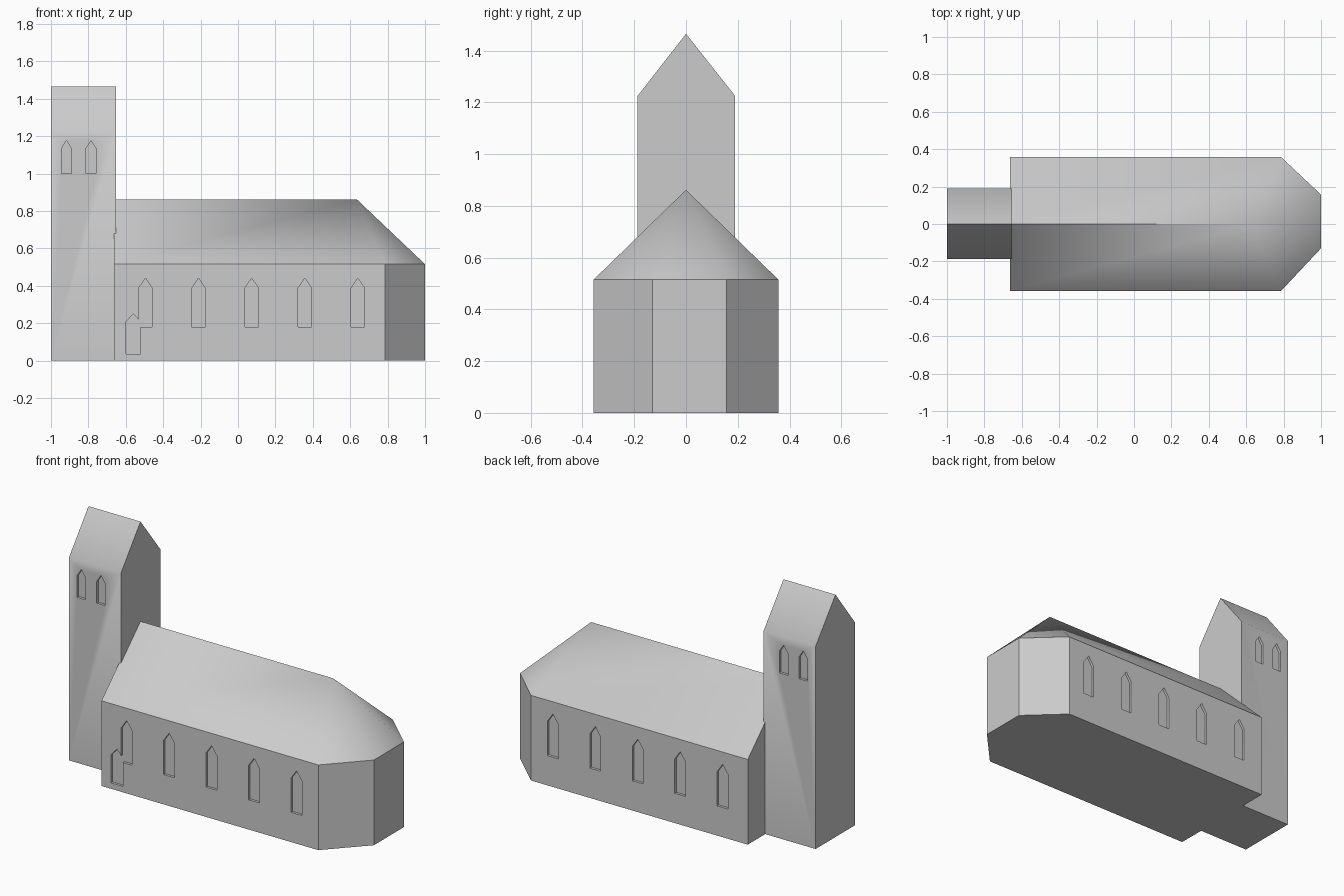
import bpy, bmesh, math

if "Cube" in bpy.data.objects:
    bpy.data.objects.remove(bpy.data.objects["Cube"])

stone = bpy.data.materials.new("pale_stone")
stone.diffuse_color = (0.6, 0.6, 0.6, 1)
stone.use_nodes = True
stone.node_tree.nodes["Principled BSDF"].inputs["Base Color"].default_value = stone.diffuse_color

DEPTH = 0.015  # recess of windows and door


def make_object(name, bm):
    bmesh.ops.recalc_face_normals(bm, faces=bm.faces)
    me = bpy.data.meshes.new(name)
    bm.to_mesh(me)
    bm.free()
    me.materials.append(stone)
    ob = bpy.data.objects.new(name, me)
    bpy.context.collection.objects.link(ob)
    return ob


def prism(name, points, offset):
    """Extrude a closed polygon along an offset."""
    bm = bmesh.new()
    face = bm.faces.new([bm.verts.new(p) for p in points])
    new = bmesh.ops.extrude_face_region(bm, geom=[face])["geom"]
    bmesh.ops.translate(bm, vec=offset,
                        verts=[v for v in new if isinstance(v, bmesh.types.BMVert)])
    return make_object(name, bm)


def cut_opening(body, x, width, z0, shoulder, z1, wall_y):
    """Cut a shallow pointed recess into a side wall."""
    side = 1 if wall_y > 0 else -1
    h = width / 2
    outline = [(-h, z0), (h, z0), (h, shoulder), (0, z1), (-h, shoulder)]
    y = wall_y - side * DEPTH
    cutter = prism("opening_cutter", [(x + px, y, pz) for px, pz in outline],
                   (0, side * (DEPTH + 0.05), 0))
    cutter.hide_render = True
    mod = body.modifiers.new("opening", 'BOOLEAN')
    mod.operation = 'DIFFERENCE'
    mod.solver = 'EXACT'
    mod.object = cutter
    bpy.context.view_layer.objects.active = body
    bpy.ops.object.modifier_apply(modifier=mod.name)
    bpy.data.objects.remove(cutter)


# Tower: gabled profile run along x
tower_profile = [(-0.187, 0), (0.19, 0), (0.19, 1.225), (0, 1.465), (-0.187, 1.225)]
tower = prism("tower", [(-1, y, z) for y, z in tower_profile], (0.348, 0, 0))

# Nave: footprint with angled apse, walls and hipped roof
W, EAVE, RIDGE = 0.357, 0.515, 0.862
footprint = [(-0.663, -W), (0.787, -W), (1, -0.13), (1, 0.157), (0.787, W), (-0.663, W)]
bm = bmesh.new()
low = [bm.verts.new((x, y, 0)) for x, y in footprint]
top = [bm.verts.new((x, y, EAVE)) for x, y in footprint]
west = bm.verts.new((-0.663, 0, RIDGE))
east = bm.verts.new((0.635, 0, RIDGE))
bm.faces.new(low)
for i in range(5):
    bm.faces.new((low[i], low[i + 1], top[i + 1], top[i]))
bm.faces.new((low[5], low[0], top[0], west, top[5]))
bm.faces.new((top[0], top[1], east, west))
for i in range(1, 4):
    bm.faces.new((top[i], top[i + 1], east))
bm.faces.new((top[4], top[5], west, east))
nave = make_object("nave", bm)

# Windows on both sides, door on the front only
for side in (-1, 1):
    for i in range(5):
        cut_opening(nave, -0.495 + i * 0.284, 0.073, 0.18, 0.387, 0.44, side * W)
for wall_y in (-0.187, 0.19):
    for x in (-0.917, -0.786):
        cut_opening(tower, x, 0.056, 1.0, 1.132, 1.175, wall_y)
cut_opening(nave, -0.56, 0.08, 0.036, 0.205, 0.25, -W)

# Soft tower eaves and apse roof, crisp everywhere else
for ob in (tower, nave):
    bpy.ops.object.select_all(action='DESELECT')
    ob.select_set(True)
    bpy.context.view_layer.objects.active = ob
    bpy.ops.object.shade_smooth_by_angle(angle=math.radians(40))
